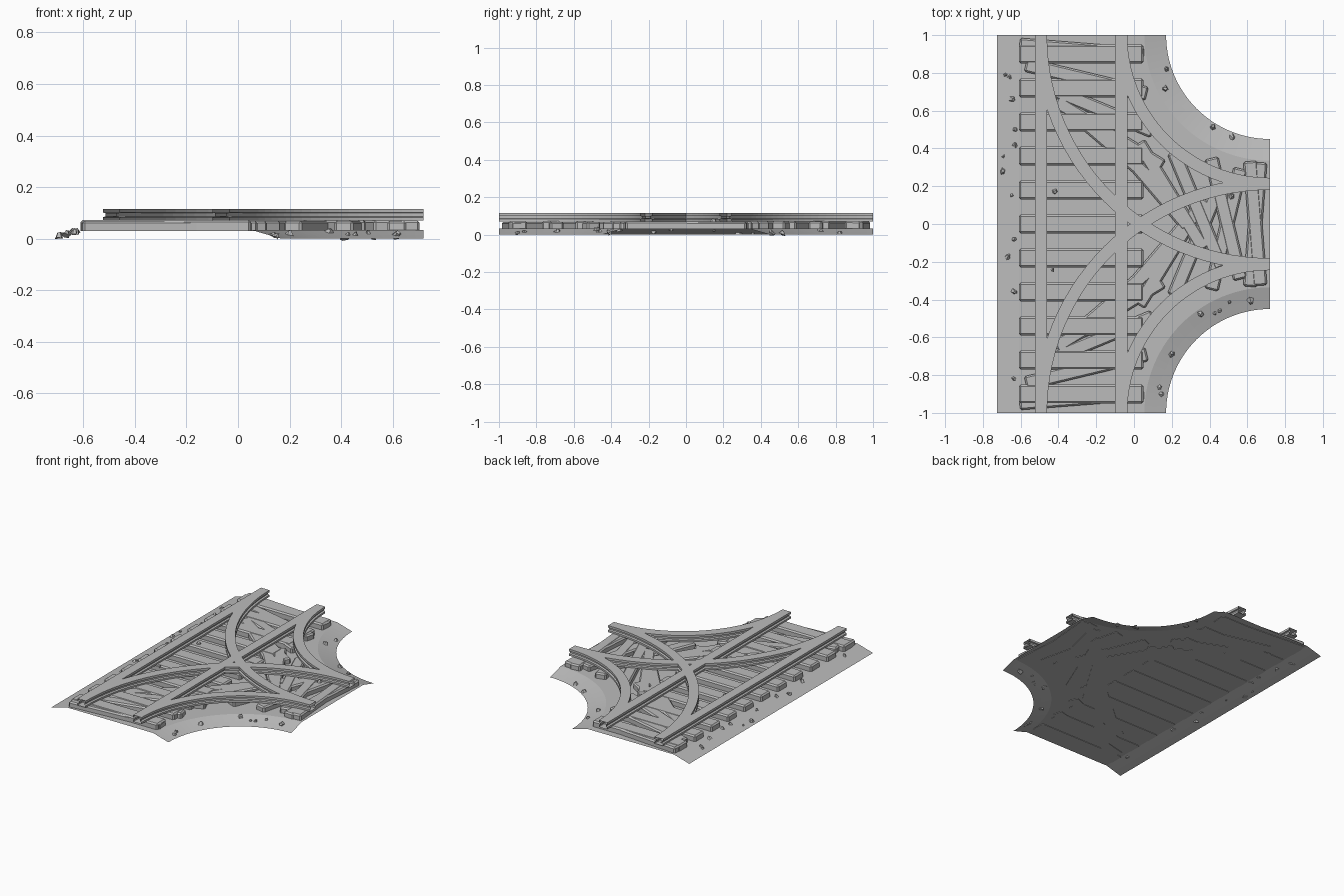
import bpy, bmesh, math, random
from mathutils import Vector, Matrix

random.seed(4)
if "Cube" in bpy.data.objects:
    bpy.data.objects.remove(bpy.data.objects["Cube"])

grey = bpy.data.materials.new("plain_grey")
grey.use_nodes = True
grey.diffuse_color = (0.5, 0.5, 0.5, 1)
grey.node_tree.nodes["Principled BSDF"].inputs["Base Color"].default_value = (0.5, 0.5, 0.5, 1)

LEFT, RIGHT, END = -0.725, 0.72, 1.0
MID, GAUGE, OVERHANG = -0.28, 0.2125, 0.33   # straight track centre and half widths
RADIUS = RIGHT - MID                         # curved track centre line
CUT = 0.55                                   # corner cut radius
GROUND_Z = 0.033


def finish(bm, name):
    mesh = bpy.data.meshes.new(name)
    bm.to_mesh(mesh)
    bm.free()
    mesh.materials.append(grey)
    obj = bpy.data.objects.new(name, mesh)
    bpy.context.collection.objects.link(obj)
    return obj


def arc(radius, side, steps=28):
    """Quarter arc around a cut corner, from the track end to the branch end."""
    turns = [math.pi / 2 * i / steps for i in range(steps + 1)]
    return [Vector((RIGHT - radius * math.cos(t), side * (END - radius * math.sin(t)), 0)) for t in turns]


def sweep(bm, path, profile):
    """Sweep a closed (offset, height) profile along a flat path, open at the ends."""
    rings = []
    for i, p in enumerate(path):
        d = (path[min(i + 1, len(path) - 1)] - path[max(i - 1, 0)]).normalized()
        if i in (0, len(path) - 1):          # keep the ends square to the borders
            d = Vector((round(d.x), round(d.y), 0))
        n = Vector((-d.y, d.x, 0))
        rings.append([bm.verts.new(p + n * o + Vector((0, 0, z))) for o, z in profile])
    count = len(profile)
    for a, b in zip(rings, rings[1:]):
        for k in range(count):
            m = (k + 1) % count
            bm.faces.new((a[k], a[m], b[m], b[k]))
    bmesh.ops.recalc_face_normals(bm, faces=bm.faces)


# Ground sheet: flat bed with banks sloping down to the outer edges
def border(inset, side):
    return arc(CUT + inset, side)


bm = bmesh.new()
steps = [(0, 0), (0.05, 0.014), (0.115, GROUND_Z)]
loops = []
for inset, z in steps:
    left = [Vector((LEFT + inset, END, 0)), Vector((LEFT + inset, -END, 0))]
    parts = [left, border(inset, -1), border(inset, 1)[::-1]]
    loops.append([[bm.verts.new((p.x, p.y, z)) for p in part] for part in parts])
for low, high in zip(loops, loops[1:]):
    for a, b in zip(low, high):
        for k in range(len(a) - 1):
            bm.faces.new((a[k], a[k + 1], b[k + 1], b[k]))
bed = bm.faces.new([v for part in loops[-1] for v in part])
bmesh.ops.triangulate(bm, faces=[bed])
bmesh.ops.recalc_face_normals(bm, faces=bm.faces)
if sum(f.normal.z for f in bm.faces) < 0:
    bmesh.ops.reverse_faces(bm, faces=bm.faces)
finish(bm, "ground")

# Rails: I-shaped section swept along the straight and the two curved tracks
half = [(0.032, 0.07), (0.032, 0.083), (0.021, 0.087), (0.021, 0.099), (0.032, 0.101), (0.032, 0.116)]
section = half + [(-o, z) for o, z in reversed(half)]
for name, s in (("outer", -1), ("inner", 1)):
    bm = bmesh.new()
    x = MID + s * GAUGE
    sweep(bm, [Vector((x, -END, 0)), Vector((x, END, 0))], section)
    finish(bm, "straight_rail_" + name)
    for side_name, side in (("back", 1), ("front", -1)):
        bm = bmesh.new()
        sweep(bm, arc(RADIUS - s * GAUGE, side), section)
        finish(bm, f"curved_rail_{side_name}_{name}")


# Sleepers: chamfered bars across each track
def sleeper(bm, centre, angle, width, top):
    bottom = GROUND_Z - 0.003
    size = Matrix.Diagonal((2 * OVERHANG, width, top - bottom, 1))
    place = Matrix.Translation((centre.x, centre.y, (top + bottom) / 2))
    part = bmesh.new()
    bmesh.ops.create_cube(part, size=1, matrix=place @ Matrix.Rotation(angle, 4, "Z") @ size)
    edges = [e for e in part.edges if max(v.co.z for v in e.verts) > bottom + 0.01]
    bmesh.ops.bevel(part, geom=edges, offset=0.009, segments=1, affect="EDGES")
    mesh = bpy.data.meshes.new("sleeper_part")
    part.to_mesh(mesh)
    part.free()
    bm.from_mesh(mesh)
    bpy.data.meshes.remove(mesh)


bm = bmesh.new()
for i in range(-5, 6):
    sleeper(bm, Vector((MID, i * 0.18, 0)), 0, 0.1, 0.073)
finish(bm, "straight_sleepers")

for side_name, side in (("back", 1), ("front", -1)):
    bm = bmesh.new()
    count = 10
    for i in range(count):
        t = math.pi / 2 * (i + 0.5) / count
        centre = Vector((RIGHT - RADIUS * math.cos(t), side * (END - RADIUS * math.sin(t)), 0))
        sleeper(bm, centre, -side * t, 0.075, 0.07 + 0.001 * side)
    finish(bm, "curved_sleepers_" + side_name)


# Loose stones scattered on the banks and a few between the rails
def stone(bm, x, y, z):
    size = random.uniform(0.01, 0.021)
    turn = Matrix.Rotation(random.uniform(0, math.pi), 4, "Z") @ Matrix.Rotation(random.uniform(0, 1), 4, "X")
    made = bmesh.ops.create_cone(bm, cap_ends=True, segments=5, radius1=size, radius2=size * 0.4,
                                 depth=size * 1.1, matrix=Matrix.Translation((x, y, z)) @ turn)
    for v in made["verts"]:
        v.co += Vector([random.uniform(-0.2, 0.2) * size for _ in range(3)])


bm = bmesh.new()
for y in (0.79, 0.78, 0.66, 0.5, 0.42, 0.36, 0.28, 0.15, -0.08, -0.17, -0.36, -0.82):
    inset = random.uniform(0.03, 0.1)
    stone(bm, LEFT + inset, y, inset * 0.28 + 0.004)
for side, turns in ((1, (18, 27, 58, 70)), (-1, (10, 13, 31, 55, 61, 64, 70, 80))):
    for t in turns:
        inset = random.uniform(0.02, 0.09)
        a, r = math.radians(t), CUT + inset
        stone(bm, RIGHT - r * math.cos(a), side * (END - r * math.sin(a)), inset * 0.28 + 0.004)
for x, y in ((-0.42, 0.17), (-0.43, -0.24), (0.52, 0.15)):
    stone(bm, x, y, 0.075)
finish(bm, "stones")
